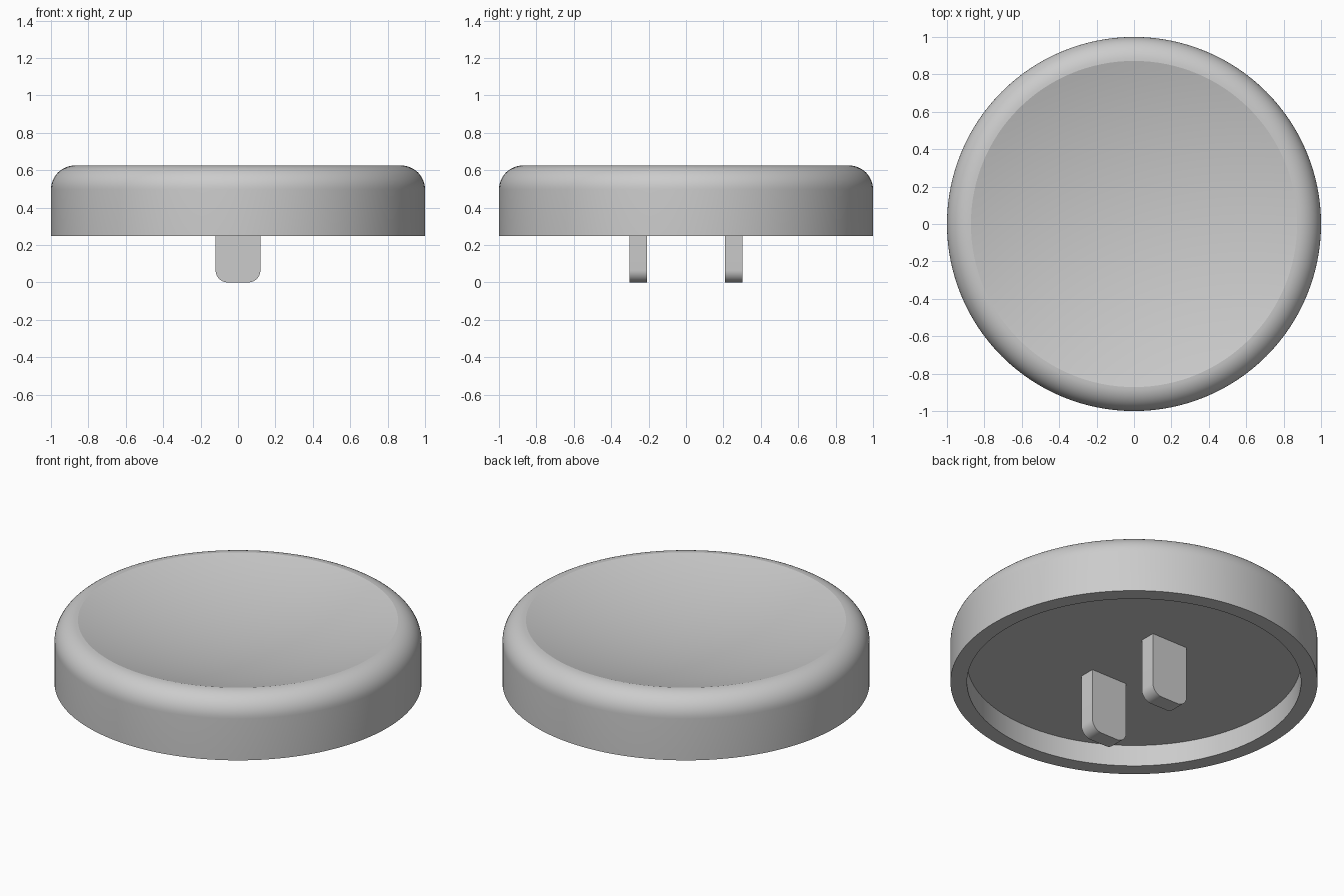
import bpy
import bmesh
from math import sin, cos, pi, radians

cube = bpy.data.objects.get("Cube")
if cube:
    bpy.data.objects.remove(cube, do_unlink=True)

# Single grey plastic
grey = bpy.data.materials.new("grey plastic")
grey.use_nodes = True
grey.diffuse_color = (0.6, 0.6, 0.6, 1)
grey.node_tree.nodes["Principled BSDF"].inputs["Base Color"].default_value = (0.6, 0.6, 0.6, 1)


def finish(name, bm):
    """Turn a bmesh into a named, smooth-shaded object."""
    bmesh.ops.recalc_face_normals(bm, faces=bm.faces)
    mesh = bpy.data.meshes.new(name)
    bm.to_mesh(mesh)
    bm.free()
    mesh.materials.append(grey)
    obj = bpy.data.objects.new(name, mesh)
    bpy.context.collection.objects.link(obj)
    bpy.ops.object.select_all(action='DESELECT')
    obj.select_set(True)
    bpy.context.view_layer.objects.active = obj
    bpy.ops.object.shade_smooth_by_angle(angle=radians(14))


def arc(cx, cz, r, start, end, steps):
    """Arc points in the x-z plane, angles in degrees from +x."""
    angles = [radians(start + (end - start) * i / steps) for i in range(steps + 1)]
    return [(cx + r * cos(a), cz + r * sin(a)) for a in angles]


# Cap: revolved profile from underside, over the rounded rim, into the dish
BASE, CEILING, TOP = 0.247, 0.375, 0.625
INNER, FILLET, SLOPE = 0.91, 0.128, 16
rim = 1 - FILLET
dish_radius = rim / sin(radians(SLOPE))
dish_center = TOP + dish_radius * cos(radians(SLOPE))

profile = [(0, CEILING), (INNER, CEILING), (INNER, BASE), (1, BASE)]
profile += arc(rim, TOP - FILLET, FILLET, 0, 90, 12)
profile += arc(0, dish_center, dish_radius, SLOPE - 90, -90, 20)[1:]

bm = bmesh.new()
verts = [bm.verts.new((x, 0, z)) for x, z in profile]
edges = [bm.edges.new(pair) for pair in zip(verts, verts[1:])]
bmesh.ops.spin(bm, geom=verts + edges, cent=(0, 0, 0), axis=(0, 0, 1),
               angle=2 * pi, steps=128, use_merge=True)
bmesh.ops.remove_doubles(bm, verts=bm.verts, dist=0.0001)
finish("round_cap", bm)

# Legs: flat tabs with rounded lower corners
HALF_WIDTH, THICK, CORNER = 0.12, 0.094, 0.065


def leg(name, y):
    inset = HALF_WIDTH - CORNER
    outline = [(-HALF_WIDTH, CEILING + 0.005)]
    outline += arc(-inset, CORNER, CORNER, 180, 270, 12)
    outline += arc(inset, CORNER, CORNER, 270, 360, 12)
    outline += [(HALF_WIDTH, CEILING + 0.005)]
    bm = bmesh.new()
    face = bm.faces.new([bm.verts.new((x, y - THICK / 2, z)) for x, z in outline])
    extruded = bmesh.ops.extrude_face_region(bm, geom=[face], use_keep_orig=True)
    moved = [g for g in extruded["geom"] if isinstance(g, bmesh.types.BMVert)]
    bmesh.ops.translate(bm, verts=moved, vec=(0, THICK, 0))
    finish(name, bm)


for side, sign in (("front", -1), ("back", 1)):
    leg(side + "_leg", sign * 0.256)
